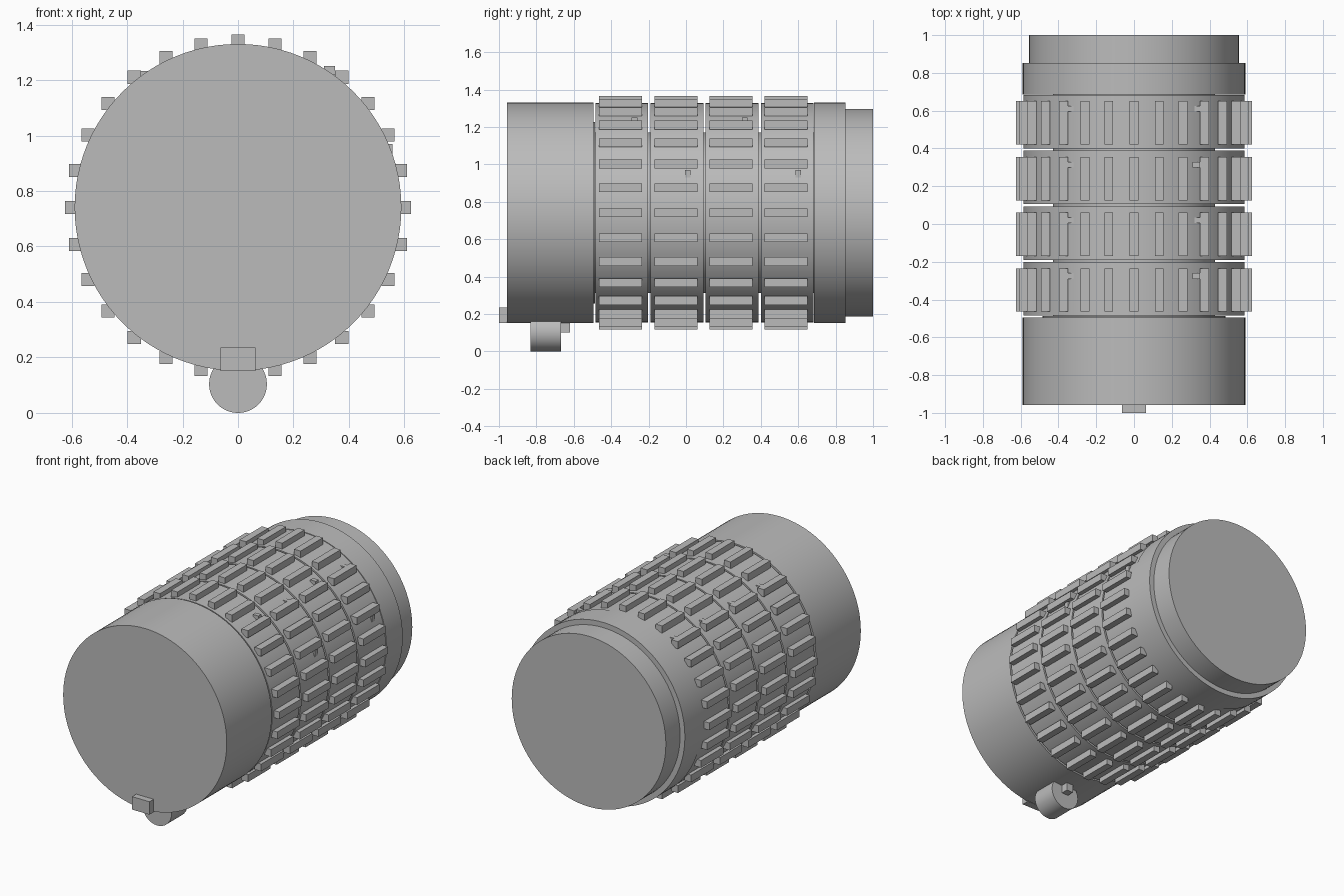
import bpy, bmesh, math
from mathutils import Matrix, Vector

if "Cube" in bpy.data.objects:
    bpy.data.objects.remove(bpy.data.objects["Cube"], do_unlink=True)

AXIS = 0.741      # height of the barrel axis
RADIUS = 0.589    # outer radius of caps and rings
SIDES = 96
RING_STARTS = [-0.485 + 0.295 * i for i in range(4)]
RING_WIDTH = 0.283

grey = bpy.data.materials.new("plain grey")
grey.use_nodes = True
tone = (0.5, 0.5, 0.5, 1)
grey.diffuse_color = tone
grey.node_tree.nodes["Principled BSDF"].inputs["Base Color"].default_value = tone


def finish(name, bm, smooth=False):
    bmesh.ops.recalc_face_normals(bm, faces=bm.faces)
    mesh = bpy.data.meshes.new(name)
    bm.to_mesh(mesh)
    bm.free()
    mesh.materials.append(grey)
    obj = bpy.data.objects.new(name, mesh)
    bpy.context.collection.objects.link(obj)
    if smooth:
        bpy.ops.object.select_all(action="DESELECT")
        obj.select_set(True)
        bpy.context.view_layer.objects.active = obj
        bpy.ops.object.shade_smooth_by_angle(angle=math.radians(30))
    return obj


def lathe(name, profile, z=AXIS, closed=False):
    """Revolve (radius, y) points about a y-parallel axis at height z."""
    bm = bmesh.new()
    loops = []
    for r, y in profile:
        loops.append([bm.verts.new((r * math.sin(a), y, z + r * math.cos(a)))
                      for a in (math.tau * i / SIDES for i in range(SIDES))])
    pairs = list(zip(loops, loops[1:]))
    if closed:
        pairs.append((loops[-1], loops[0]))
    else:
        bm.faces.new(loops[0])
        bm.faces.new(loops[-1])
    for a, b in pairs:
        for i in range(SIDES):
            j = (i + 1) % SIDES
            bm.faces.new((a[i], a[j], b[j], b[i]))
    return finish(name, bm, True)


def add_box(bm, centre, size):
    bmesh.ops.create_cube(bm, size=1, matrix=Matrix.Translation(centre)
                          @ Matrix.Diagonal(Vector(size).to_4d()))


def box(name, centre, size):
    bm = bmesh.new()
    add_box(bm, centre, size)
    return finish(name, bm)


# Barrel: front cap, its collar, inner core and stepped back cap
lathe("front_cap", [(RADIUS, -0.957), (RADIUS, -0.495)])
lathe("front_collar", [(0.485, -0.5), (0.485, -0.486)])
lathe("core", [(0.43, -0.49), (0.43, 0.69)])
lathe("back_cap", [(RADIUS, 0.685), (RADIUS, 0.853), (0.555, 0.853), (0.555, 1.0)])

# Four hollow dials, each with grip bars and small marker pins
for n, start in enumerate(RING_STARTS):
    end = start + RING_WIDTH
    mid = (start + end) / 2
    lathe(f"dial_{n + 1}", [(RADIUS - 0.003, start), (RADIUS - 0.003, end),
                            (0.44, end), (0.44, start)], closed=True)

    bm = bmesh.new()
    for i in range(28):
        a = math.tau * i / 28
        add_box(bm, (0.6 * math.sin(a), mid - 0.006, AXIS + 0.6 * math.cos(a)),
                (0.047, 0.23, 0.047))
    finish(f"grip_bars_{n + 1}", bm)

    bm = bmesh.new()
    pin_y = mid + 0.068
    add_box(bm, (-0.335, pin_y, 1.218), (0.03, 0.03, 0.03))
    if n % 2 == 0:
        add_box(bm, (0.33, pin_y, 1.235), (0.04, 0.03, 0.03))
    else:
        add_box(bm, (0.335, pin_y, 1.218), (0.03, 0.03, 0.03))
        add_box(bm, (0.54, pin_y - 0.01, 0.95), (0.035, 0.03, 0.04))
    finish(f"marker_pins_{n + 1}", bm)

# Foot knob under the front cap with its tab, and the front tab
lathe("foot_knob", [(0.104, -0.832), (0.104, -0.667)], z=0.104)
box("foot_tab", (0, -0.644, 0.13), (0.05, 0.05, 0.06))
box("front_tab", (0, -0.975, 0.193), (0.126, 0.05, 0.084))
